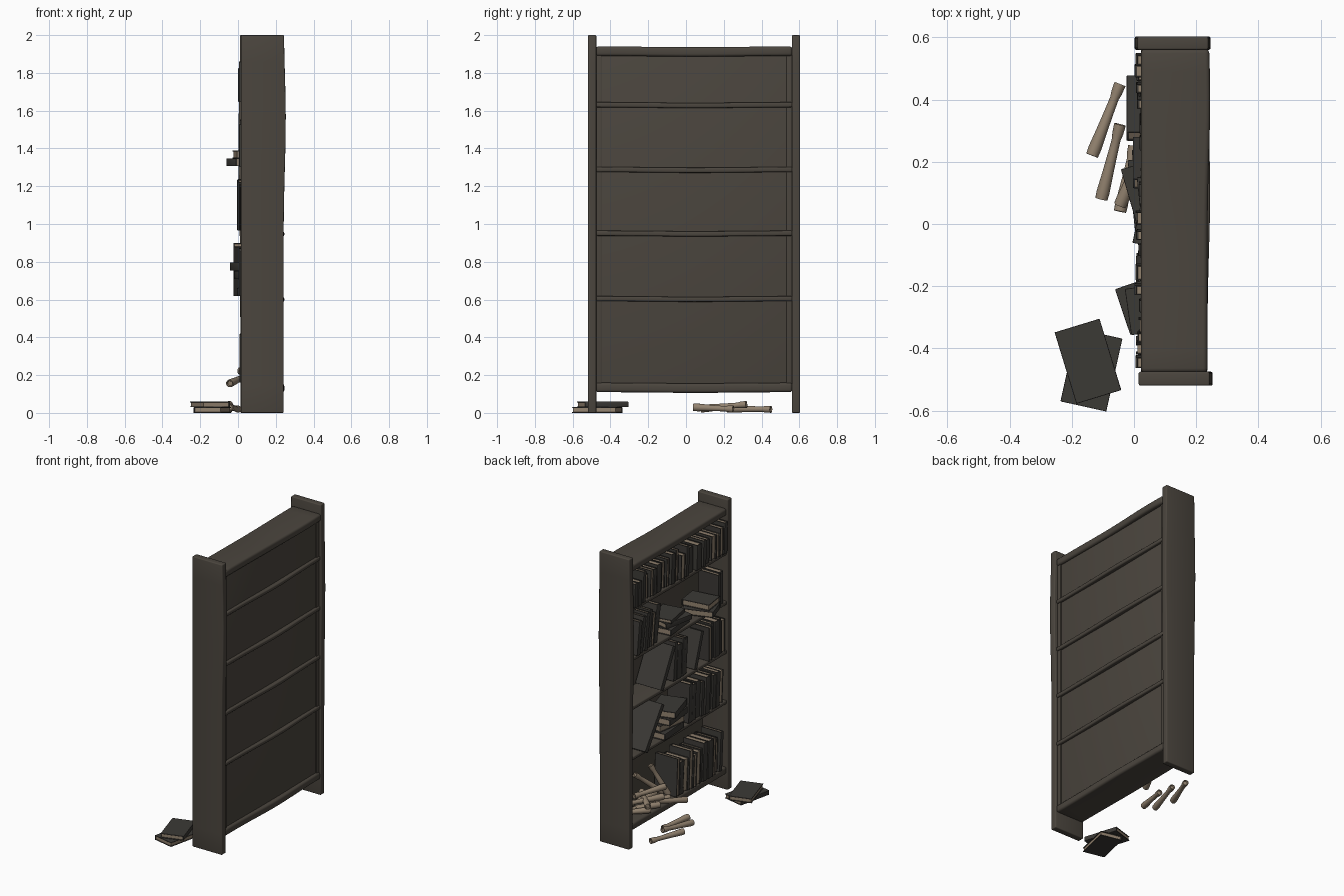
import bpy, bmesh, math, random
from mathutils import Matrix, Vector

if "Cube" in bpy.data.objects:
    bpy.data.objects.remove(bpy.data.objects["Cube"])

random.seed(7)


def mat(name, c):
    m = bpy.data.materials.new(name)
    m.diffuse_color = (*c, 1)
    m.use_nodes = True
    m.node_tree.nodes["Principled BSDF"].inputs["Base Color"].default_value = m.diffuse_color
    return m


WOOD = mat("dark_wood", (0.070, 0.060, 0.048))
COVER = mat("charcoal_cover", (0.044, 0.041, 0.036))
PAPER = mat("aged_paper", (0.29, 0.225, 0.16))


def finish(name, bm, mats):
    bmesh.ops.recalc_face_normals(bm, faces=bm.faces[:])
    me = bpy.data.meshes.new(name)
    bm.to_mesh(me)
    bm.free()
    for m in mats:
        me.materials.append(m)
    ob = bpy.data.objects.new(name, me)
    bpy.context.collection.objects.link(ob)
    return ob


def box_geo(bm, lo, hi, mi=0, bevel=0, seg=1):
    lo, hi = Vector(lo), Vector(hi)
    part = bmesh.new()
    bmesh.ops.create_cube(part, size=1)
    for v in part.verts:
        v.co = Vector((lo[i] + (v.co[i] + 0.5) * (hi[i] - lo[i]) for i in range(3)))
    if bevel:
        bmesh.ops.bevel(part, geom=part.edges[:], offset=bevel, segments=seg,
                        affect='EDGES', profile=0.5)
    for f in part.faces:
        f.material_index = mi
    tmp = bpy.data.meshes.new("tmp")
    part.to_mesh(tmp)
    part.free()
    bm.from_mesh(tmp)
    bpy.data.meshes.remove(tmp)


def board(name, lo, hi, bevel, axis=None, warp=None):
    bm = bmesh.new()
    box_geo(bm, lo, hi, 0, bevel, 3)
    if axis is not None:
        n = Vector((0, 0, 0))
        n[axis] = 1
        for i in range(1, 14):
            p = Vector(lo).lerp(Vector(hi), i / 14)
            bmesh.ops.bisect_plane(bm, geom=bm.verts[:] + bm.edges[:] + bm.faces[:],
                                   plane_co=p, plane_no=n)
        for v in bm.verts:
            v.co += Vector(warp(v.co))
    return finish(name, bm, [WOOD])


def bump(t, c, w):
    return math.exp(-((t - c) / w) ** 2)


# ---- case: posts, shelves, back panel, battens
board("post_near", (0.015, -0.52, 0), (0.241, -0.475, 2), 0.006, 2,
      lambda p: ((0.012 * bump(p.z, 1.55, 0.35) if p.x > 0.12 else 0), 0, 0))
board("post_far", (0.012, 0.56, 0), (0.238, 0.603, 2), 0.006, 2,
      lambda p: ((0.008 if p.x > 0.12 else -0.010) * bump(p.z, 1.4, 0.4), 0, 0))
SHELVES = [(0.11, 0.16), (0.592, 0.618), (0.938, 0.965), (1.275, 1.302), (1.618, 1.645), (1.89, 1.94)]
for i, (a, b) in enumerate(SHELVES):
    thick = b - a > 0.03
    board(f"shelf_{i}", (0.022, -0.478, a), (0.236, 0.563, b), 0.014 if thick else 0.008, 1,
          lambda p, s=i: ((0.009 * bump(p.y, 0.4 if s == 5 else 0.1, 0.25) if p.x > 0.12 else 0), 0,
                          -0.004 * bump(p.y, 0.05, 0.3)))
board("back_panel", (0.205, -0.478, 0.13), (0.218, 0.563, 1.92), 0.001)
for n, y in (("near", -0.476), ("far", 0.532)):
    board(f"back_batten_{n}", (0.205, y, 0.13), (0.226, y + 0.029, 1.92), 0.003)


# ---- books: two covers, spine and page block, centred, spine towards -x
def book(name, d, t, h, M, flip=False):
    bm = bmesh.new()
    c = 0.004
    for s in (-1, 1):
        y0, y1 = sorted((s * t / 2, s * (t / 2 - c)))
        box_geo(bm, (-d / 2, y0, -h / 2), (d / 2, y1, h / 2), 0, 0.001)
    box_geo(bm, (-d / 2 - 0.004, -t / 2, -h / 2), (-d / 2 + c, t / 2, h / 2), 0, 0.003, 2)
    box_geo(bm, (-d / 2 + 0.002, -t / 2 + 0.002, -h / 2 + 0.005),
            (d / 2 - 0.005, t / 2 - 0.002, h / 2 - 0.005), 1)
    if flip:
        M = M @ Matrix.Rotation(math.pi, 4, 'Z')
    bm.transform(M)
    return finish(name, bm, [COVER, PAPER])


def stand(name, x, y, z, d, t, h, lean=0, turn=0, flip=False):
    R = Matrix.Rotation(math.radians(turn), 4, 'Z') @ Matrix.Rotation(math.radians(lean), 4, 'X')
    side = 1 if lean >= 0 else -1
    pos = Vector((x + d / 2, y, z)) + R @ Vector((0, side * t / 2, h / 2))
    book(name, d, t, h, Matrix.Translation(pos) @ R, flip)


def lay(name, x, y, z, d, t, h, turn=0, flip=False):
    book(name, d, t, h, Matrix.Translation((x, y, z + t / 2))
         @ Matrix.Rotation(math.radians(turn), 4, 'Z') @ Matrix.Rotation(math.pi / 2, 4, 'X'), flip)


def row(name, z, y0, y1, hmin, hmax, lean=0, gap=0.004):
    y, i = y0, 0
    while True:
        t = random.uniform(0.026, 0.05)
        if y - t < y1:
            break
        y -= t
        stand(f"{name}_{i}", random.uniform(0.005, 0.03), y, z, random.uniform(0.14, 0.17), t,
              random.uniform(hmin, hmax), lean * random.uniform(0.8, 1.2), 0, random.random() < 0.35)
        y -= random.uniform(0, 2 * gap)
        i += 1


Z = [b for a, b in SHELVES]
row("top_book", Z[4], 0.55, -0.46, 0.16, 0.215, 2, 0.012)
# fourth shelf
row("upper_book", Z[3], 0.52, 0.27, 0.22, 0.26, 8, 0.008)
lay("upper_flat_0", 0.11, 0.04, Z[3], 0.17, 0.04, 0.24, 6)
lay("upper_flat_1", 0.10, 0.03, Z[3] + 0.04, 0.16, 0.035, 0.22, -12)
lay("upper_flat_2", 0.11, 0.05, Z[3] + 0.075, 0.15, 0.025, 0.2, 10)
lay("upper_jutting_0", 0.062, -0.25, Z[3] + 0.005, 0.2, 0.04, 0.155, 18.6)
lay("upper_jutting_1", 0.075, -0.27, Z[3] + 0.046, 0.19, 0.04, 0.15, 8, True)
row("upper_end_book", Z[3], -0.36, -0.47, 0.2, 0.24)
# middle shelf
stand("middle_leaning", 0.0, 0.25, Z[2], 0.19, 0.035, 0.29, 28)
row("middle_book", Z[2], 0.105, -0.09, 0.23, 0.27, 4)
stand("middle_leaning_back", 0.01, -0.13, Z[2], 0.17, 0.03, 0.25, 18)
row("middle_end_book", Z[2], -0.27, -0.47, 0.22, 0.27)
# second shelf
stand("lower_leaning", -0.02, 0.45, Z[1], 0.19, 0.035, 0.32, 35)
for i, (x, y, a) in enumerate(((0.09, 0.13, 4), (0.10, 0.11, -8), (0.08, 0.10, 6), (0.075, 0.09, 16))):
    lay(f"lower_flat_{i}", x, y, Z[1] + 0.045 * i, 0.17, 0.044, 0.23, a, i == 1)
row("lower_book", Z[1], -0.05, -0.46, 0.22, 0.27, 3)
# bottom shelf
row("bottom_book", Z[0], 0.08, -0.46, 0.22, 0.27, 3)
# stack on the ground
lay("ground_book_0", -0.135, -0.47, 0, 0.147, 0.03, 0.24, -12.5)
lay("ground_book_1", -0.15, -0.442, 0.03, 0.147, 0.03, 0.24, 17, True)


# ---- rolled scrolls: lathe along a line, narrowed near one end
def scroll(name, p, q, r=0.021):
    p, q = Vector(p), Vector(q)
    prof = [(0.03, 0.0), (0.03, 0.6), (0, 0.75), (0, 0.95), (0.1, 1), (0.35, 0.85), (0.65, 0.72),
            (0.8, 0.68), (0.88, 0.85), (1, 0.9), (1, 0.7), (0.97, 0.55), (0.97, 0.0)]
    rot = (q - p).to_track_quat('Z', 'Y')
    bm = bmesh.new()
    rings = []
    for t, k in prof:
        rings.append([bm.verts.new(p.lerp(q, t) + rot @ Vector((
            r * k * math.cos(a * math.pi / 7), r * k * math.sin(a * math.pi / 7), 0)))
            for a in range(14)])
    for A, B in zip(rings, rings[1:]):
        for j in range(14):
            bm.faces.new((A[j], A[j - 1], B[j - 1], B[j]))
    bmesh.ops.remove_doubles(bm, verts=bm.verts[:], dist=1e-5)
    finish(name, bm, [PAPER])


SCROLLS = [
    # on the ground
    ((-0.135, 0.22, 0.022), (-0.045, 0.45, 0.019)),
    ((-0.105, 0.08, 0.022), (-0.045, 0.32, 0.045)),
    ((-0.045, 0.04, 0.03), (0.0, 0.25, 0.02)),
    # heaped on the bottom shelf
    ((-0.045, 0.06, 0.155), (0.05, 0.28, 0.20)),
    ((0.03, 0.14, 0.182), (0.11, 0.40, 0.182)),
    ((0.02, 0.26, 0.182), (0.15, 0.47, 0.182)),
    ((0.02, 0.36, 0.182), (0.17, 0.53, 0.182)),
    ((0.14, 0.13, 0.182), (0.17, 0.38, 0.182)),
    ((0.02, 0.22, 0.222), (0.14, 0.44, 0.222)),
    ((0.01, 0.40, 0.222), (0.17, 0.24, 0.225)),
    ((0.05, 0.16, 0.26), (0.13, 0.38, 0.255)),
    # propped upright
    ((0.05, 0.12, 0.19), (0.13, 0.20, 0.40)),
    ((0.09, 0.13, 0.20), (0.18, 0.30, 0.36)),
]
for i, (p, q) in enumerate(SCROLLS):
    scroll(f"scroll_{i}", p, q)

# smooth shading with sharp edges kept
for ob in bpy.data.objects:
    ob.select_set(True)
    bpy.context.view_layer.objects.active = ob
bpy.ops.object.shade_smooth_by_angle(angle=math.radians(35))
